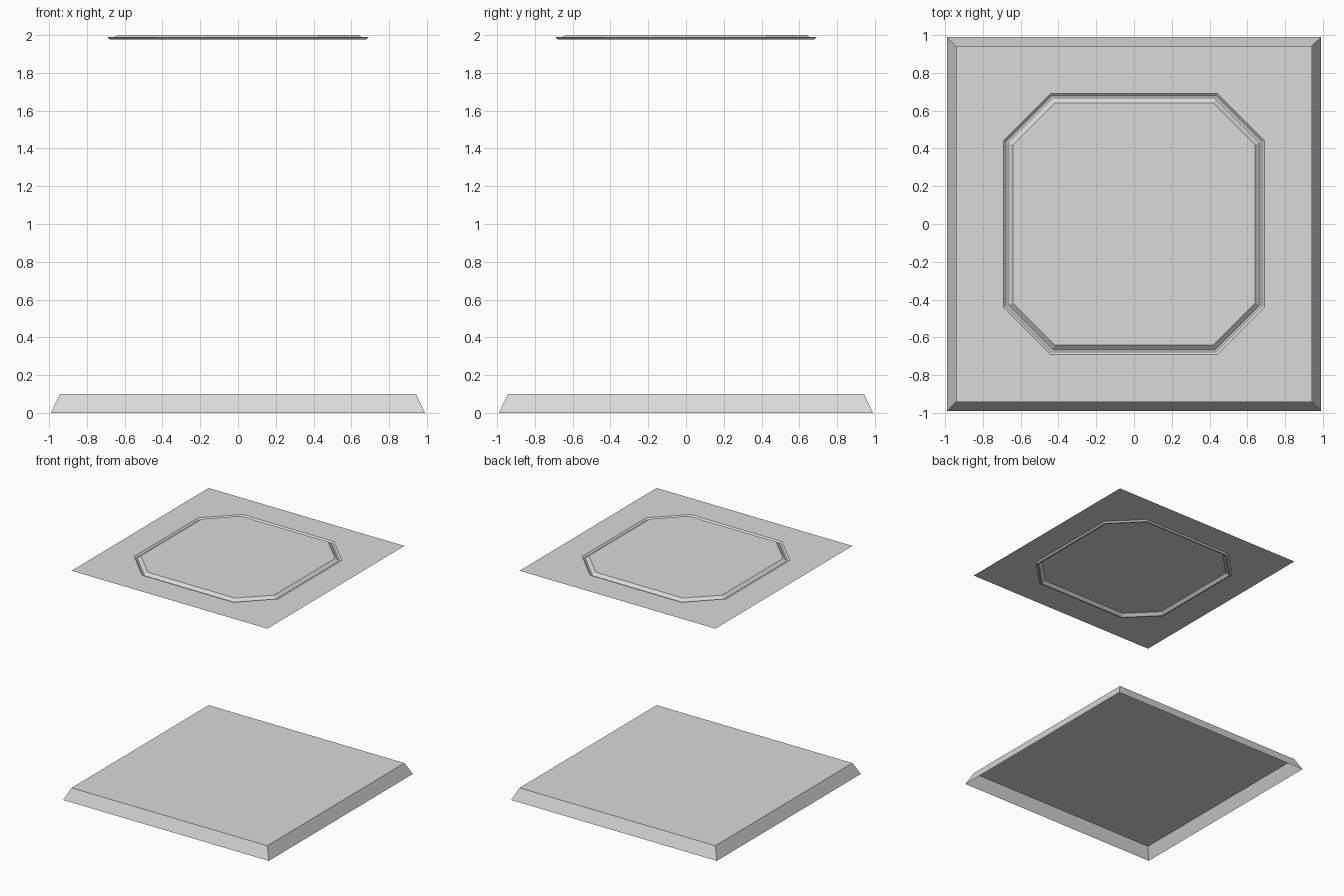
import bpy
import bmesh

cube = bpy.data.objects.get("Cube")
if cube:
    bpy.data.objects.remove(cube, do_unlink=True)

# One plain grey for everything
grey = bpy.data.materials.new("light_grey")
grey.use_nodes = True
colour = (0.7, 0.7, 0.7, 1)
grey.diffuse_color = colour
grey.node_tree.nodes["Principled BSDF"].inputs["Base Color"].default_value = colour


def square(bm, half, z):
    """Counter-clockwise loop of a square."""
    return [bm.verts.new((x * half, y * half, z))
            for x, y in ((1, 1), (-1, 1), (-1, -1), (1, -1))]


def octagon(bm, half, side, z):
    """Counter-clockwise loop of a chamfered square, two corners per quadrant."""
    x, y, loop = half, side, []
    for _ in range(4):
        loop += [bm.verts.new((x, y, z)), bm.verts.new((y, x, z))]
        x, y = -y, x
        # keep the second corner of each quadrant ahead of the first
        loop[-1].co.xy = loop[-2].co.xy
        loop[-1].co.x, loop[-1].co.y = corner_pair(loop[-2].co, half, side)
    return loop


def corner_pair(co, half, side):
    """The other end of the chamfer that starts at co, going counter-clockwise."""
    if abs(co.x) > abs(co.y):
        return (side if co.x > 0 else -side), (half if co.y > 0 else -half)
    return (half if co.x > 0 else -half), (side if co.y > 0 else -side)


def bridge(bm, outer, inner):
    """Join two equal loops with upward-facing quads."""
    n = len(outer)
    for i in range(n):
        j = (i + 1) % n
        bm.faces.new((outer[i], outer[j], inner[j], inner[i]))


def finish(bm, name):
    mesh = bpy.data.meshes.new(name)
    bm.to_mesh(mesh)
    bm.free()
    mesh.materials.append(grey)
    obj = bpy.data.objects.new(name, mesh)
    bpy.context.collection.objects.link(obj)


# Floor slab: sloped sides and a flat top, open underneath
bm = bmesh.new()
base = square(bm, 0.99, 0)
top = square(bm, 0.942, 0.1)
bridge(bm, base, top)
bm.faces.new(top)
finish(bm, "floor_slab")

# Ceiling sheet: flat border, octagonal groove, raised centre panel
bm = bmesh.new()
border = square(bm, 0.942, 1.989)
rings = [octagon(bm, half, 0.44 - (0.691 - half) * 0.414, z)
         for half, z in ((0.691, 1.989), (0.678, 1.977), (0.667, 1.977), (0.641, 2.0))]
for i in range(4):
    j = (i + 1) % 4
    a, b, c = rings[0][2 * i], rings[0][2 * i + 1], rings[0][2 * j]
    bm.faces.new((border[i], b, a))
    bm.faces.new((border[i], border[j], c, b))
for outer, inner in zip(rings, rings[1:]):
    bridge(bm, outer, inner)
bm.faces.new(rings[-1])
finish(bm, "ceiling_panel")
